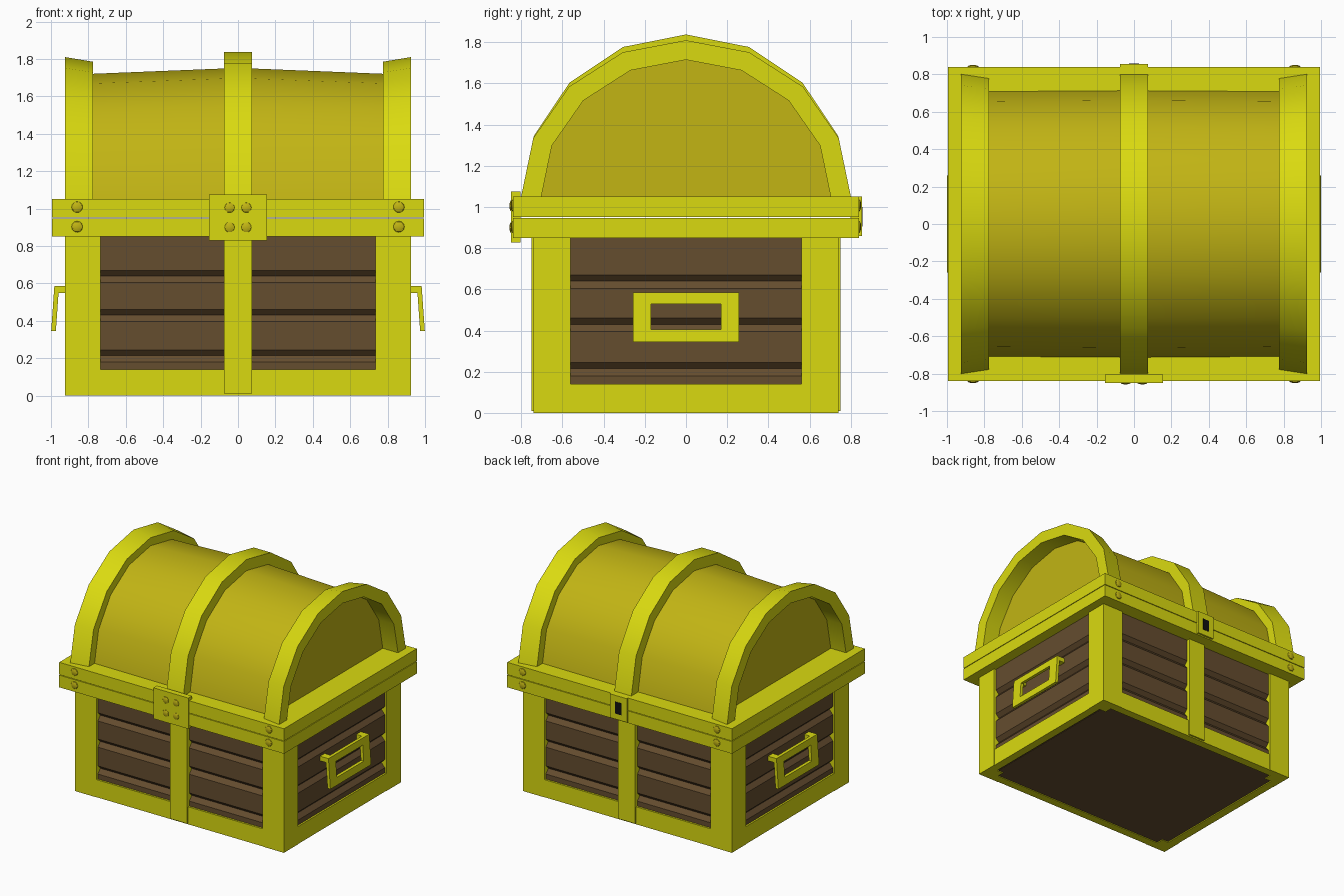
import bpy, bmesh, math
from mathutils import Matrix

if "Cube" in bpy.data.objects:
    bpy.data.objects.remove(bpy.data.objects["Cube"])


def material(name, rgb):
    m = bpy.data.materials.new(name)
    m.diffuse_color = (*rgb, 1)
    m.use_nodes = True
    m.node_tree.nodes["Principled BSDF"].inputs["Base Color"].default_value = m.diffuse_color
    return m


GOLD = material("gold", (0.70, 0.70, 0.005))
DARK_GOLD = material("dark_gold", (0.54, 0.46, 0.007))
WOOD = material("wood", (0.13, 0.074, 0.028))
BLACK = material("black", (0.005, 0.005, 0.005))


def finish(name, bm, mat, smooth=False):
    bmesh.ops.remove_doubles(bm, verts=bm.verts, dist=1e-5)
    bmesh.ops.recalc_face_normals(bm, faces=bm.faces)
    me = bpy.data.meshes.new(name)
    bm.to_mesh(me)
    bm.free()
    me.materials.append(mat)
    ob = bpy.data.objects.new(name, me)
    bpy.context.collection.objects.link(ob)
    if smooth:
        bpy.ops.object.select_all(action='DESELECT')
        ob.select_set(True)
        bpy.context.view_layer.objects.active = ob
        bpy.ops.object.shade_smooth_by_angle(angle=math.radians(30))
    return ob


def box(name, x, y, z, mat):
    bm = bmesh.new()
    bmesh.ops.create_cube(bm, size=1)
    for v in bm.verts:
        v.co = [(a + b) / 2 + c * (b - a) for (a, b), c in zip((x, y, z), v.co)]
    return finish(name, bm, mat)


def prism(name, pts, a, b, place, mat):
    """Extrude a 2D outline from a to b; place(u, v, w) gives the 3D point."""
    bm = bmesh.new()
    lo = [bm.verts.new(place(u, v, a)) for u, v in pts]
    hi = [bm.verts.new(place(u, v, b)) for u, v in pts]
    bm.faces.new(lo)
    bm.faces.new(hi)
    n = len(pts)
    for i in range(n):
        j = (i + 1) % n
        bm.faces.new((lo[i], lo[j], hi[j], hi[i]))
    return finish(name, bm, mat)


def arch(name, section, mat, z0=1.04, segs=8):
    """Sweep a section of (x, y radius, z radius) points over a half circle."""
    bm = bmesh.new()
    rows = []
    for i in range(segs + 1):
        t = math.pi * i / segs
        rows.append([bm.verts.new((x, ry * math.cos(t), z0 + rz * math.sin(t)))
                     for x, ry, rz in section])
    n = len(section)
    for r, s in zip(rows, rows[1:]):
        for i in range(n):
            j = (i + 1) % n
            bm.faces.new((r[i], r[j], s[j], s[i]))
    bm.faces.new(rows[0])
    bm.faces.new(rows[-1])
    bmesh.ops.dissolve_degenerate(bm, dist=1e-5, edges=bm.edges)
    return finish(name, bm, mat, True)


def rivet(name, x, y, z, r):
    bm = bmesh.new()
    bmesh.ops.create_uvsphere(bm, u_segments=12, v_segments=6, radius=r,
                              matrix=Matrix.Translation((x, y, z)) @ Matrix.Diagonal((1, 0.35, 1, 1)))
    finish(name, bm, DARK_GOLD, True)


# Plank walls: one grooved profile run along x and one along y
def plank_profile(face, bottom):
    side = [(face, 0.86)]
    for z in (0.64, 0.43, 0.215):
        side += [(face, z + 0.03), (face - 0.03, z), (face, z - 0.035)]
    side.append((face, bottom))
    return side + [(-u, z) for u, z in reversed(side)]


prism("front_back_planks", plank_profile(0.722, 0.006), -0.84, 0.84,
      lambda u, v, w: (w, u, v), WOOD)
prism("side_planks", plank_profile(0.908, 0.008), -0.655, 0.655,
      lambda u, v, w: (u, w, v), WOOD)

# Corner posts: L-shaped with a thicker inner corner
post = [(0, 0), (0.19, 0), (0.19, 0.07), (0.13, 0.07),
        (0.13, 0.13), (0.07, 0.13), (0.07, 0.18), (0, 0.18)]
for sx in (-1, 1):
    for sy in (-1, 1):
        prism("corner_post", post, 0, 0.86,
              lambda u, v, w: (sx * (0.925 - u), sy * (0.74 - v), w), GOLD)

# Bottom rails and centre straps of the body
for s in (-1, 1):
    y = sorted((s * 0.67, s * 0.737))
    box("bottom_rail", (-0.74, 0.74), y, (0, 0.14), GOLD)
    x = sorted((s * 0.855, s * 0.922))
    box("side_bottom_rail", x, (-0.565, 0.565), (0, 0.14), GOLD)
    box("body_strap", (-0.075, 0.075), sorted((s * 0.69, s * 0.75)), (0.01, 0.86), GOLD)

# Rims of body and lid with a thin gap between
box("body_rim", (-0.995, 0.995), (-0.84, 0.84), (0.85, 0.947), GOLD)
box("lid_rim", (-0.995, 0.995), (-0.84, 0.84), (0.952, 1.05), GOLD)

# Barrel lid, bulging slightly in the middle
arch("lid_barrel", [(-0.79, 0, 0), (-0.79, 0.71, 0.68), (0, 0.715, 0.712),
                    (0.79, 0.71, 0.68), (0.79, 0, 0)], DARK_GOLD)
arch("lid_strap", [(-0.075, 0.8, 0.798), (0.075, 0.8, 0.798),
                   (0.075, 0.69, 0.69), (-0.075, 0.69, 0.69)], GOLD)
for s in (-1, 1):
    arch("lid_end_band", [(s * 0.925, 0.803, 0.77), (s * 0.775, 0.78, 0.745),
                          (s * 0.775, 0.705, 0.675), (s * 0.925, 0.705, 0.675)], GOLD)

# Front clasp plate with rivets, and rim rivets front and back
box("clasp_plate", (-0.155, 0.155), (-0.85, -0.805), (0.828, 1.075), GOLD)
for z in (0.90, 1.005):
    for sx in (-1, 1):
        rivet("clasp_rivet", sx * 0.045, -0.848, z, 0.028)
        for sy in (-1, 1):
            rivet("rim_rivet", sx * 0.86, sy * 0.84, z + 0.003, 0.03)

# Back lock plate with keyhole
box("lock_plate", (-0.075, 0.075), (0.80, 0.855), (0.86, 1.05), GOLD)
box("keyhole", (-0.028, 0.028), (0.83, 0.857), (0.905, 1.0), BLACK)

# Side handles: a leaning rectangular loop hung on two tabs
for s in (-1, 1):
    def lean(u, v, w):
        return (s * (w + (0.585 - v) * 0.07), u, v)

    bars = {"handle_top": ((-0.258, 0.258), (0.53, 0.585)),
            "handle_grip": ((-0.258, 0.258), (0.345, 0.405)),
            "handle_left": ((-0.258, -0.17), (0.405, 0.53)),
            "handle_right": ((0.17, 0.258), (0.405, 0.53))}
    for name, ((y0, y1), (z0, z1)) in bars.items():
        prism(name, [(y0, z0), (y1, z0), (y1, z1), (y0, z1)], 0.957, 0.982, lean, GOLD)
    for t in (-1, 1):
        box("handle_tab", sorted((s * 0.89, s * 0.965)),
            sorted((t * 0.20, t * 0.258)), (0.548, 0.585), GOLD)
